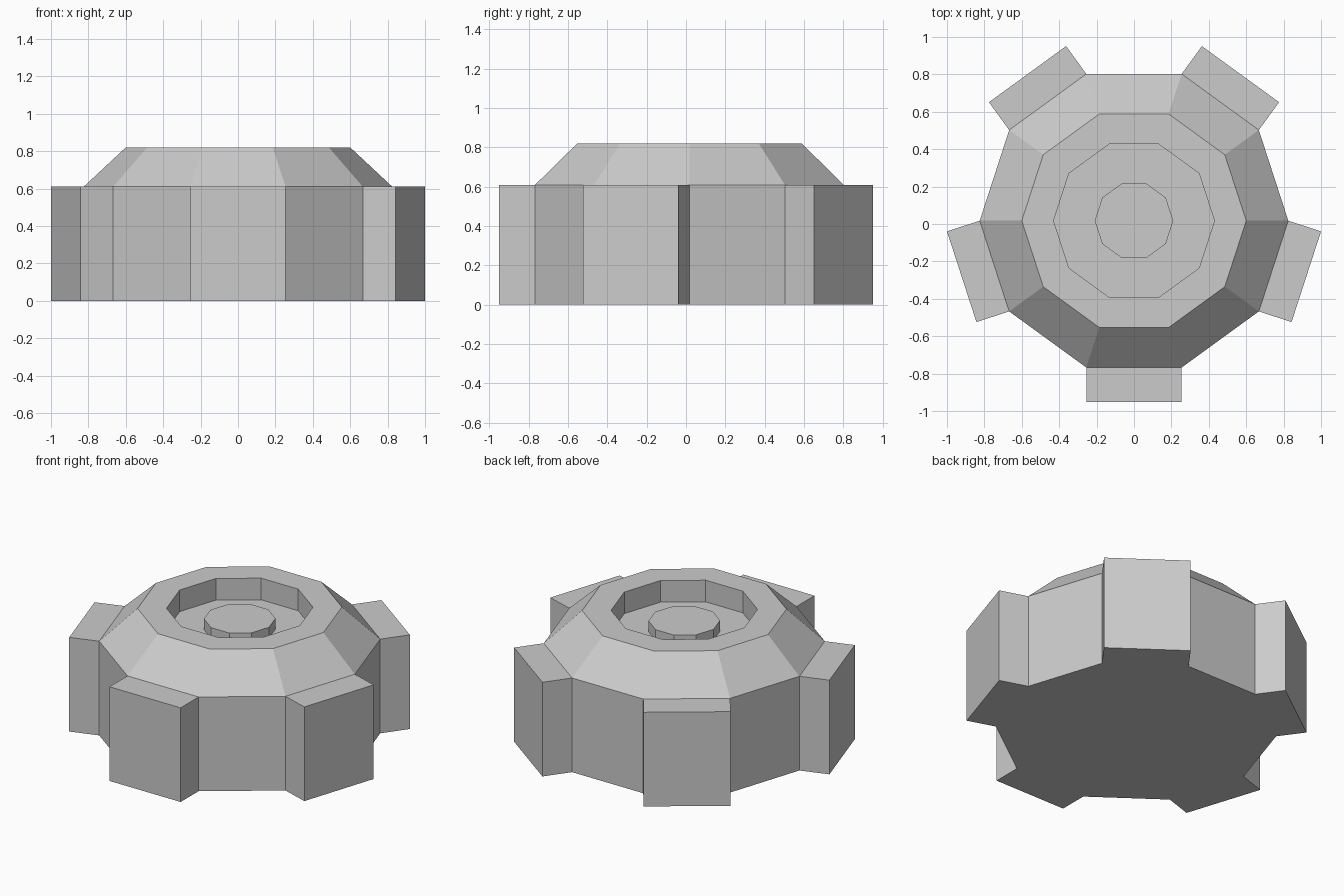
import bpy, bmesh
from math import cos, sin, pi

if "Cube" in bpy.data.objects:
    bpy.data.objects.remove(bpy.data.objects["Cube"])

SIDES = 10
CENTRE_Y = 0.0175
TOOTH_DEPTH = 0.184

# Half-section of the knob, from base rim up and into the recessed boss
profile = [(0.825, 0), (0.825, 0.61), (0.60, 0.82), (0.43, 0.82),
           (0.43, 0.68), (0.21, 0.68), (0.21, 0.75)]

bm = bmesh.new()
rings = [[bm.verts.new((r * cos(2 * pi * i / SIDES),
                        r * sin(2 * pi * i / SIDES) + CENTRE_Y, z))
          for i in range(SIDES)] for r, z in profile]

# Skin between the rings, keeping the outer wall panels for the teeth
walls = []
for level, (low, high) in enumerate(zip(rings, rings[1:])):
    for i in range(SIDES):
        j = (i + 1) % SIDES
        face = bm.faces.new((low[i], low[j], high[j], high[i]))
        if level == 0:
            walls.append(face)

# Base and boss caps
bm.faces.new(rings[0][::-1])
bm.faces.new(rings[-1])
bm.normal_update()

# Five block teeth pulled out of alternate wall panels
teeth = bmesh.ops.extrude_discrete_faces(bm, faces=walls[1::2])["faces"]
bm.normal_update()
for face in teeth:
    bmesh.ops.translate(bm, verts=face.verts[:], vec=face.normal * TOOTH_DEPTH)
bmesh.ops.recalc_face_normals(bm, faces=bm.faces[:])

mesh = bpy.data.meshes.new("toothed_knob")
bm.to_mesh(mesh)
bm.free()
bpy.context.collection.objects.link(bpy.data.objects.new("toothed_knob", mesh))
